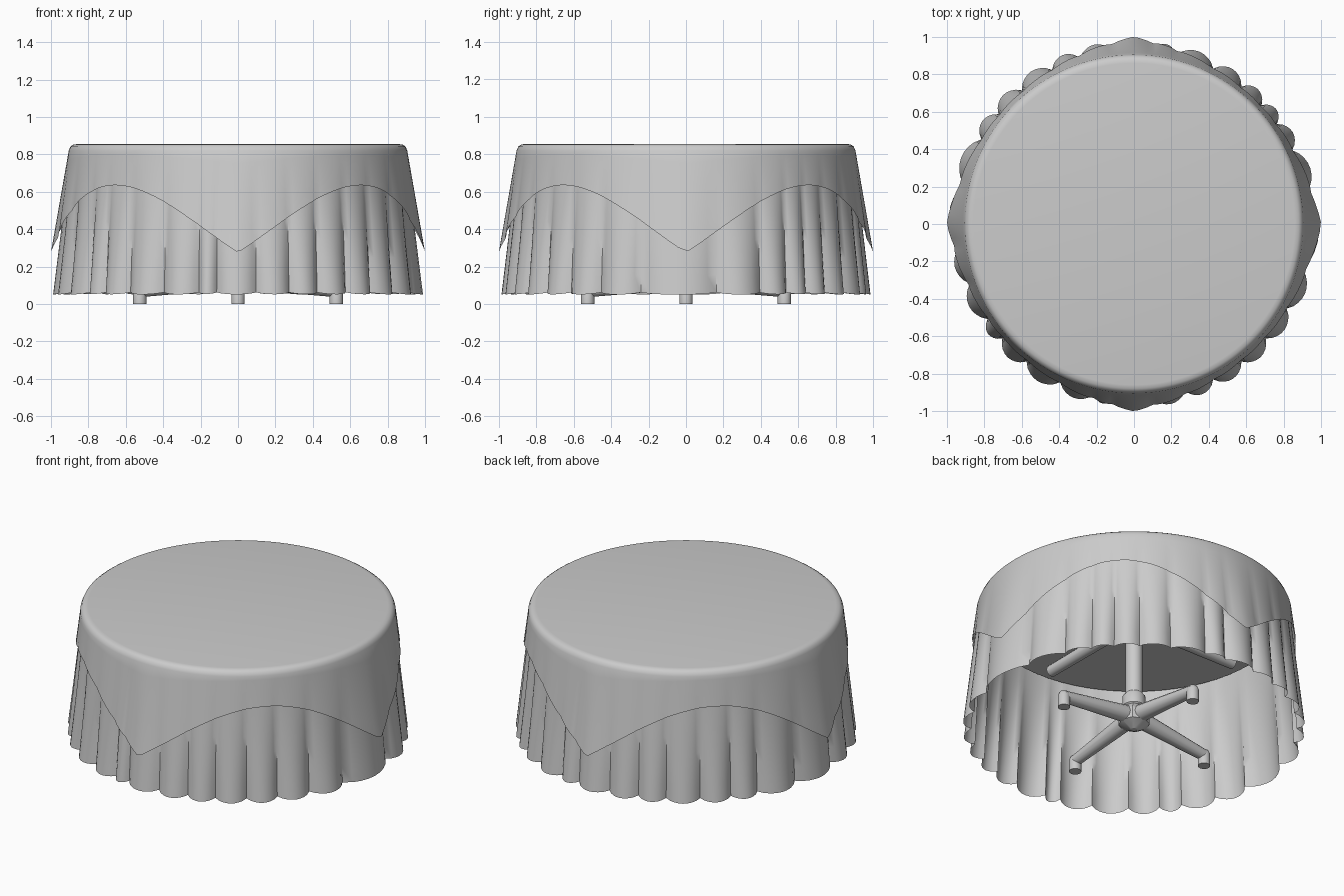
import bpy, bmesh, math
from mathutils import Vector

if "Cube" in bpy.data.objects:
    bpy.data.objects.remove(bpy.data.objects["Cube"])

cloth_mat = bpy.data.materials.new("light grey")
cloth_mat.diffuse_color = (0.6, 0.6, 0.6, 1)
cloth_mat.use_nodes = True
cloth_mat.node_tree.nodes["Principled BSDF"].inputs["Base Color"].default_value = cloth_mat.diffuse_color

# Angles (degrees) of the creases between the hanging folds
CREASES = [10, 25, 35, 43, 52, 63, 76, 84, 97, 108, 118, 130, 141, 151, 167,
           187, 200, 213, 221, 232, 245, 257, 263, 276, 287, 297, 308, 319, 331, 345]
STEPS = 8
TOP, HEM = 0.82, 0.05


def samples():
    """Angle and fold bulge (0 at a crease, 1 mid fold) all round the table."""
    out = []
    for i, a in enumerate(CREASES):
        b = CREASES[(i + 1) % len(CREASES)]
        span = (b - a) % 360
        size = min(1, 0.55 + span / 35)
        for s in range(STEPS):
            t = s / STEPS
            out.append((math.radians(a + span * t), size * math.sin(math.pi * t) ** 0.75))
    return out


def finish(name, bm, angle=40):
    bmesh.ops.recalc_face_normals(bm, faces=bm.faces)
    mesh = bpy.data.meshes.new(name)
    bm.to_mesh(mesh)
    bm.free()
    ob = bpy.data.objects.new(name, mesh)
    bpy.context.collection.objects.link(ob)
    mesh.materials.append(cloth_mat)
    bpy.ops.object.select_all(action='DESELECT')
    ob.select_set(True)
    bpy.context.view_layer.objects.active = ob
    bpy.ops.object.shade_smooth_by_angle(angle=math.radians(angle))
    return ob


def loft(name, rings, cap_first=False, cap_last=False, angle=40):
    bm = bmesh.new()
    rows = [[bm.verts.new(p) for p in ring] for ring in rings]
    n = len(rows[0])
    for r0, r1 in zip(rows, rows[1:]):
        for i in range(n):
            j = (i + 1) % n
            bm.faces.new((r0[i], r0[j], r1[j], r1[i]))
    if cap_first:
        bm.faces.new(rows[0])
    if cap_last:
        bm.faces.new(rows[-1])
    return finish(name, bm, angle)


def polar(r, a, z):
    return (r * math.cos(a), r * math.sin(a), z)


def lathe(name, profile, sides=24, angle=40):
    rings = [[polar(r, 2 * math.pi * i / sides, z) for i in range(sides)] for r, z in profile]
    return loft(name, rings, True, True, angle)


def rod(name, p0, p1, r0, r1, sides=12):
    p0, p1 = Vector(p0), Vector(p1)
    q = (p1 - p0).to_track_quat('Z', 'Y')
    rings = [[p + q @ Vector(polar(r, 2 * math.pi * i / sides, 0)) for i in range(sides)]
             for p, r in ((p0, r0), (p1, r1))]
    return loft(name, rings, True, True)


folds = samples()

# Pleated floor-length cloth
rings = []
for k in range(9):
    t = k / 8
    rings.append([polar(0.893 + t * (0.04 + 0.057 * f), a,
                        TOP + (HEM + 0.012 * (1 - f) - TOP) * t) for a, f in folds])
loft("skirt_cloth", rings, angle=60)

# Square overlay cloth with rounded table edge and four hanging corners
rings = [[polar(r, a, z) for a, f in folds]
         for r, z in ((0.86, 0.855), (0.88, 0.852), (0.896, 0.841), (0.905, TOP))]
for k in range(1, 9):
    ring = []
    for a, f in folds:
        s = abs(math.sin(2 * a))
        hem = 0.275 + 0.36 * s ** 1.05
        z = TOP + (hem - TOP) * k / 8
        t = (TOP - z) / (TOP - HEM)
        r = 0.905 + t * (0.083 + 0.02 * f) + 0.024 * (1 - s) ** 2 * (k / 8)
        ring.append(polar(r, a, z))
    rings.append(ring)
loft("overlay_cloth", rings, cap_first=True, angle=60)

# Table top, pole, collar and hub
lathe("table_top", [(0.87, 0.80), (0.87, 0.84)], 64)
lathe("pole", [(0.05, 0.12), (0.05, 0.80)])
lathe("collar", [(0.05, 0.18), (0.066, 0.195), (0.066, 0.26), (0.05, 0.28)])
lathe("hub", [(0.02, 0.045), (0.09, 0.08), (0.09, 0.15), (0.06, 0.19)], 8, 25)

# Four legs with feet, and four braces under the top
for i in range(4):
    a = i * math.pi / 2
    rod("leg", polar(0.04, a, 0.13), polar(0.53, a, 0.07), 0.052, 0.034)
    x, y, _ = polar(0.525, a, 0)
    foot = lathe("foot", [(0.036, 0), (0.036, 0.075), (0.025, 0.098), (0.008, 0.106)], 12)
    foot.location = (x, y, 0)
    rod("brace", polar(0.03, a, 0.76), polar(0.74, a, 0.76), 0.04, 0.035)
